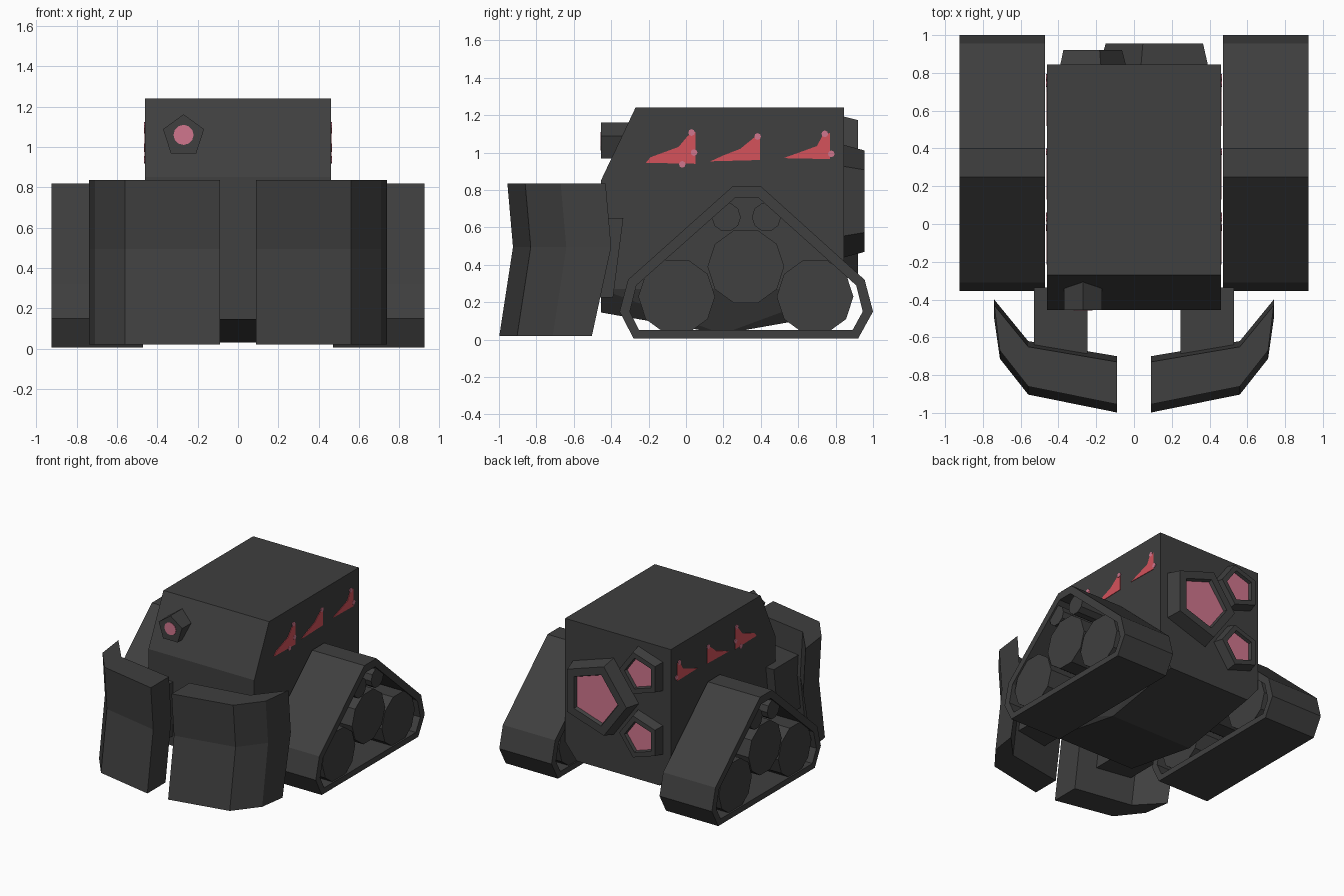
import bpy, bmesh, math

if "Cube" in bpy.data.objects:
    bpy.data.objects.remove(bpy.data.objects["Cube"])


def material(name, rgb):
    m = bpy.data.materials.new(name)
    m.diffuse_color = (*rgb, 1)
    m.use_nodes = True
    m.node_tree.nodes["Principled BSDF"].inputs["Base Color"].default_value = m.diffuse_color
    return m


GREY = material("charcoal", (0.05, 0.05, 0.05))
RED = material("warning red", (0.66, 0.085, 0.105))
PINK = material("lens pink", (0.63, 0.18, 0.27))


def finish(name, bm, mats, mirror=False):
    bmesh.ops.recalc_face_normals(bm, faces=bm.faces[:])
    me = bpy.data.meshes.new(name)
    bm.to_mesh(me)
    bm.free()
    for m in mats:
        me.materials.append(m)
    ob = bpy.data.objects.new(name, me)
    bpy.context.collection.objects.link(ob)
    if mirror:
        ob.modifiers.new("mirror", "MIRROR")
    return ob


def loft(name, rings, mats=(GREY,), mirror=False, closed=False, cap_index=0):
    """Skin a series of equal-length rings; cap the ends or close the loop."""
    bm = bmesh.new()
    vs = [[bm.verts.new(p) for p in r] for r in rings]
    n = len(vs[0])
    pairs = list(zip(vs, vs[1:])) + ([(vs[-1], vs[0])] if closed else [])
    for a, b in pairs:
        for i in range(n):
            j = (i + 1) % n
            bm.faces.new((a[i], a[j], b[j], b[i]))
    if not closed:
        bm.faces.new(vs[0])
        bm.faces.new(vs[-1]).material_index = cap_index
    return finish(name, bm, mats, mirror)


def prism_x(name, profile, x0, x1, mats=(GREY,), mirror=True):
    return loft(name, [[(x, y, z) for y, z in profile] for x in (x0, x1)], mats, mirror)


def polygon(cu, cv, r, n, start=0.0):
    return [(cu + r * math.cos(start + 2 * math.pi * i / n),
             cv + r * math.sin(start + 2 * math.pi * i / n)) for i in range(n)]


# Hull: boxy body with sloped brow, tapered keel and shallow V bottom
bm = bmesh.new()
side = [(0.46, -0.455, 0.27), (0.46, -0.455, 0.85), (0.46, -0.27, 1.24), (0.46, 0.845, 1.24),
        (0.46, 0.845, 0.27), (0.36, -0.455, 0.145), (0.36, 0.845, 0.145), (0.36, 0.195, 0.03)]
for x, y, z in side:
    bm.verts.new((x, y, z))
    bm.verts.new((-x, y, z))
bmesh.ops.convex_hull(bm, input=bm.verts[:])
bmesh.ops.dissolve_limit(bm, angle_limit=0.01, verts=bm.verts[:], edges=bm.edges[:])
finish("hull", bm, [GREY])

# Track belts: hollow triangular loops
outer = [(-0.28, 0.005), (0.92, 0.005), (1.0, 0.15), (0.955, 0.32),
         (0.40, 0.82), (0.25, 0.82), (-0.31, 0.32), (-0.355, 0.15)]
inner = [(-0.25, 0.05), (0.89, 0.05), (0.945, 0.15), (0.91, 0.29),
         (0.385, 0.76), (0.265, 0.76), (-0.265, 0.29), (-0.30, 0.15)]
X0, X1 = 0.47, 0.925
loft("track_belt", [[(x, y, z) for y, z in p] for x, p in
                    ((X0, outer), (X1, outer), (X1, inner), (X0, inner))],
     mirror=True, closed=True)

# Road wheels and small return rollers
for i, (y, z, r) in enumerate([(-0.05, 0.23, 0.205), (0.32, 0.39, 0.205), (0.69, 0.23, 0.205),
                               (0.215, 0.655, 0.078), (0.43, 0.655, 0.078)]):
    name = "road_wheel_" if r > 0.1 else "return_roller_"
    prism_x(name + str(i + 1), polygon(y, z, r, 10), 0.48, 0.912)

# Front blades: curved thick plates, creased at mid height
plan = [(0.09, -0.955), (0.56, -0.86), (0.71, -0.67), (0.74, -0.43), (0.56, -0.65), (0.09, -0.73)]
levels = [(0.02, -0.043), (0.495, 0.03), (0.835, 0.0)]
loft("front_blade", [[(x, y + dy * (1.7 if x > 0.73 and dy < 0 else 1), z) for x, y in plan]
                     for z, dy in levels], mirror=True)

# Arms joining the blades to the hull
prism_x("blade_arm", [(-0.75, 0.225), (-0.39, 0.225), (-0.335, 0.65), (-0.72, 0.65)], 0.245, 0.53)


# Rear lamps: bevelled pentagon housings with recessed lenses
def lamp(name, x, z, base, face, lens, y, start):
    steps = [(base, 0.83), (face, y), (lens * 1.06, y), (lens, y - 0.025)]
    loft(name, [[(px, py, pz) for px, pz in polygon(x, z, r, 5, start)] for r, py in steps],
         (GREY, PINK), cap_index=1)


lamp("large_rear_lamp", 0.135, 0.74, 0.32, 0.285, 0.20, 0.955, math.pi)
lamp("upper_rear_lamp", -0.235, 1.01, 0.195, 0.172, 0.12, 0.92, 0)
lamp("lower_rear_lamp", -0.235, 0.51, 0.195, 0.172, 0.12, 0.92, 0)

# Front eye: pentagon tube with a round lens plate
loft("eye_tube", [[(x, y, z) for x, z in polygon(-0.27, 1.055, 0.107, 5, math.pi / 2)]
                  for y in (-0.25, -0.455)])
loft("eye_lens", [[(x, y, z) for x, z in polygon(-0.27, 1.06, 0.05, 12)]
                  for y in (-0.45, -0.458)], (PINK,))

# Red wedge markings on both flanks, with small pink flecks
wedges = [[(-0.215, 0.945), (0.05, 0.94), (0.05, 1.11), (0.01, 1.09), (-0.04, 1.03), (-0.19, 0.975)],
          [(0.13, 0.953), (0.395, 0.96), (0.395, 1.09), (0.37, 1.085), (0.29, 1.02), (0.2, 0.985)],
          [(0.52, 0.97), (0.77, 0.965), (0.77, 1.105), (0.73, 1.09), (0.70, 1.035), (0.59, 0.995)]]
for i, w in enumerate(wedges):
    prism_x(f"flank_marking_{i + 1}", w, 0.455, 0.464, (RED,))
flecks = [(0.03, 1.107), (0.043, 1.0), (-0.02, 0.937), (0.383, 1.086), (0.742, 1.1), (0.777, 0.993)]
for i, (y, z) in enumerate(flecks):
    prism_x(f"flank_fleck_{i + 1}", polygon(y, z, 0.018, 8), 0.456, 0.465, (PINK,))
